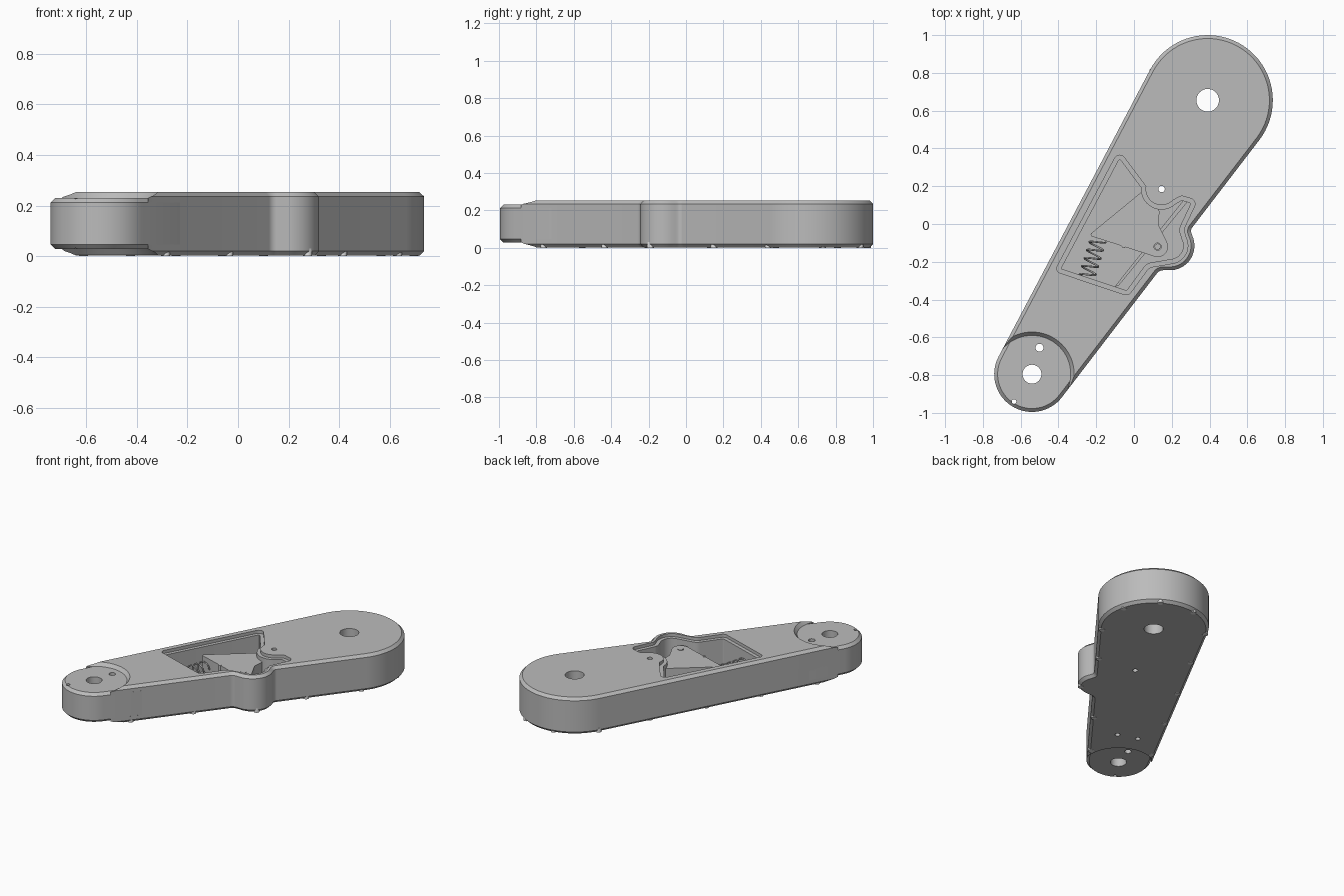
import bpy, bmesh, math
from mathutils import Vector

cube = bpy.data.objects.get("Cube")
if cube:
    bpy.data.objects.remove(cube, do_unlink=True)


def material(name, value):
    mat = bpy.data.materials.new(name)
    mat.use_nodes = True
    color = (value, value, value, 1)
    mat.diffuse_color = color
    mat.node_tree.nodes["Principled BSDF"].inputs["Base Color"].default_value = color
    return mat


GREY = material("housing grey", 0.5)
LIGHT = material("screw light grey", 0.8)

BIG, BIG_R = Vector((0.39, 0.655)), 0.345
TIP, TIP_R = Vector((-0.54, -0.795)), 0.2
TOP = 0.253
axis = BIG - TIP
heading = math.degrees(math.atan2(axis.y, axis.x))
taper = math.degrees(math.asin((BIG_R - TIP_R) / axis.length))
A_LEFT, A_RIGHT = heading + 90 + taper, heading - 90 - taper


def arc(center, r, a0, a1, n=24):
    """Points on an arc, angles in degrees."""
    angles = [math.radians(a0 + (a1 - a0) * i / n) for i in range(n + 1)]
    return [(center[0] + r * math.cos(a), center[1] + r * math.sin(a), 0) for a in angles]


def rounded(corners, n=6):
    """Polygon from (x, y, fillet radius) corners."""
    out = []
    for i, (x, y, r) in enumerate(corners):
        p = Vector((x, y))
        if r == 0:
            out.append(p)
            continue
        u = (Vector(corners[i - 1][:2]) - p).normalized()
        w = (Vector(corners[(i + 1) % len(corners)][:2]) - p).normalized()
        half = u.angle(w) / 2
        t = r / math.tan(half)
        center = p + (u + w).normalized() * (r / math.sin(half))
        start, end = p + u * t - center, p + w * t - center
        for k in range(n + 1):
            out.append(center + start.lerp(end, k / n).normalized() * r)
    return out


def inset(points, d):
    """Move a counter-clockwise outline inward by d."""
    out = []
    for i, p in enumerate(points):
        a = (p - points[i - 1]).normalized()
        b = (points[(i + 1) % len(points)] - p).normalized()
        na, nb = Vector((-a.y, a.x)), Vector((-b.y, b.x))
        out.append(p + (na + nb) * (d / max(0.5, 1 + na.dot(nb))))
    return out


def prism(name, points, levels, mat=GREY):
    """Stack insets of an outline at (z, inset) levels into a closed solid."""
    bm = bmesh.new()
    rings = [[bm.verts.new((p.x, p.y, z)) for p in inset(points, d)] for z, d in levels]
    bm.faces.new(rings[0][::-1])
    bm.faces.new(rings[-1])
    for lo, hi in zip(rings, rings[1:]):
        for i in range(len(lo)):
            bm.faces.new((lo[i - 1], lo[i], hi[i], hi[i - 1]))
    bmesh.ops.recalc_face_normals(bm, faces=bm.faces)
    mesh = bpy.data.meshes.new(name)
    bm.to_mesh(mesh)
    bm.free()
    mesh.materials.append(mat)
    obj = bpy.data.objects.new(name, mesh)
    bpy.context.collection.objects.link(obj)
    return obj


def disc(name, center, r, levels, mat=GREY, n=32):
    circle = [Vector(p[:2]) for p in arc(center, r, 0, 360, n)[:-1]]
    return prism(name, circle, levels, mat)


def cut(obj, cutters):
    """Subtract the cutters and bake the result."""
    for c in cutters:
        mod = obj.modifiers.new("cut", "BOOLEAN")
        mod.operation, mod.solver, mod.object = "DIFFERENCE", "EXACT", c
    bpy.context.view_layer.update()
    mesh = bpy.data.meshes.new_from_object(obj.evaluated_get(bpy.context.evaluated_depsgraph_get()))
    obj.modifiers.clear()
    obj.data = mesh
    for c in cutters:
        bpy.data.objects.remove(c, do_unlink=True)


# Outlines: tapered arm with a side bump, and the mechanism pocket
BUMP = (0.19, -0.115)
BOSS = (0.146, 0.185)
PIVOT = (0.125, -0.12)
body_outline = rounded(
    arc(TIP, TIP_R, A_LEFT, A_RIGHT + 360)
    + [(0.134, -0.245, 0.04)] + arc(BUMP, 0.13, -85, 25, 14) + [(0.298, -0.032, 0.03)]
    + arc(BIG, BIG_R, A_RIGHT, A_LEFT, 40))
pocket_outline = rounded(
    [(-0.08, 0.39, 0.03), (-0.42, -0.25, 0.025), (-0.03, -0.38, 0.03), (0.08, -0.23, 0.04)]
    + arc(BUMP, 0.095, -85, 25, 12)
    + [(0.262, -0.03, 0.03), (0.335, 0.125, 0.03), (0.25, 0.15, 0.03)]
    + arc(BOSS, 0.085, 315, 170, 16))

# Main housing with chamfered rims
housing = prism("housing", body_outline, [(0.002, 0.018), (0.02, 0), (0.235, 0), (TOP, 0.018)])
SEAT = 0.205
through = [(-0.1, 0), (0.4, 0)]
cut(housing, [
    disc("tip_cutter", TIP, SEAT, [(-0.05, -0.02), (0.004, -0.02), (0.028, 0), (0.23, 0),
                                   (0.26, -0.024), (0.4, -0.024)], n=64),
    prism("ledge_cutter", pocket_outline, [(0.232, 0), (0.4, 0)]),
    prism("pocket_cutter", inset(pocket_outline, 0.024), [(0.06, 0), (0.4, 0)]),
    disc("big_hole", BIG, 0.06, through),
    disc("boss_hole", BOSS, 0.017, through),
    disc("lower_hole_a", (-0.286, -0.501), 0.016, [(-0.1, 0), (0.06, 0)]),
    disc("lower_hole_b", (-0.416, -0.459), 0.016, [(-0.1, 0), (0.06, 0)]),
])

# Thinner tip that runs into the housing
reach = TIP + axis.normalized() * 0.25
reach_r = TIP_R + 0.25 * math.sin(math.radians(taper))
tip_outline = [Vector(p[:2]) for p in
               arc(TIP, TIP_R, A_LEFT, A_RIGHT + 360, 32) + arc(reach, reach_r, A_RIGHT, A_LEFT)]
tip = prism("tip", tip_outline, [(0.028, 0.018), (0.046, 0), (0.212, 0), (0.23, 0.018)])
cut(tip, [
    disc("tip_hole", TIP, 0.05, through),
    disc("tip_pin_hole", (-0.5, -0.655), 0.021, through),
    disc("tip_edge_hole", (-0.635, -0.94), 0.012, through),
    prism("pocket_clearance", inset(pocket_outline, 0.024), [(0.06, 0), (0.4, 0)]),
])

# Pivoting lever with its pivot pin and stop pin
lever_outline = rounded(
    [(-0.24, -0.06, 0.01)] + arc(PIVOT, 0.055, 245, 390, 16)
    + [(0.13, -0.005, 0.02), (0.135, 0.07, 0.03), (0.065, 0.19, 0.012)])
lever = prism("lever", lever_outline, [(0.1, 0), (0.205, 0)])
cut(lever, [disc("pivot_hole", PIVOT, 0.019, through)])
pins = [disc("pivot_pin", PIVOT, 0.016, [(0.05, 0), (0.207, 0)]),
        disc("stop_pin", (-0.055, -0.118), 0.01, [(0.05, 0), (0.207, 0)])]

# Low rail along the pocket floor, under the lever
rail = prism("floor_rail", rounded([(-0.105, -0.335, 0), (-0.08, -0.325, 0), (0.29, 0.125, 0),
                                    (0.265, 0.13, 0)]), [(0.055, 0), (0.085, 0)])

# Coil spring pushing the lever
start, end = Vector((-0.19, -0.085, 0.14)), Vector((-0.255, -0.3, 0.14))
along = (end - start).normalized()
side = Vector((-along.y, along.x, 0))
TURNS, STEPS = 5, 16
curve = bpy.data.curves.new("spring", "CURVE")
curve.dimensions = "3D"
curve.bevel_depth, curve.bevel_resolution = 0.005, 2
spline = curve.splines.new("POLY")
spline.points.add(TURNS * STEPS)
for i, pt in enumerate(spline.points):
    a = math.tau * i / STEPS
    p = start.lerp(end, i / (TURNS * STEPS)) + side * 0.042 * math.cos(a)
    pt.co = (p.x, p.y, p.z + 0.042 * math.sin(a), 1)
curve.materials.append(GREY)
spring = bpy.data.objects.new("spring", curve)
bpy.context.collection.objects.link(spring)

# Screws around the lower rim
screw_spots = [(0.63, 0.44), (0.695, 0.73), (0.565, 0.93), (0.33, 0.97), (0.1, 0.81),
               (-0.06, 0.48), (-0.245, 0.13), (-0.425, -0.205), (-0.61, -0.555),
               (-0.287, -0.76), (-0.037, -0.435), (0.275, -0.19), (0.413, 0.15)]
screws = [disc("rim_screw", s, 0.018, [(0, 0), (0.03, 0)], LIGHT, 16) for s in screw_spots]

# Smooth the curved walls, keep the edges crisp
bpy.ops.object.select_all(action="DESELECT")
for obj in [housing, tip, lever] + pins + screws:
    obj.select_set(True)
bpy.context.view_layer.objects.active = housing
bpy.ops.object.shade_smooth_by_angle(angle=math.radians(25))
